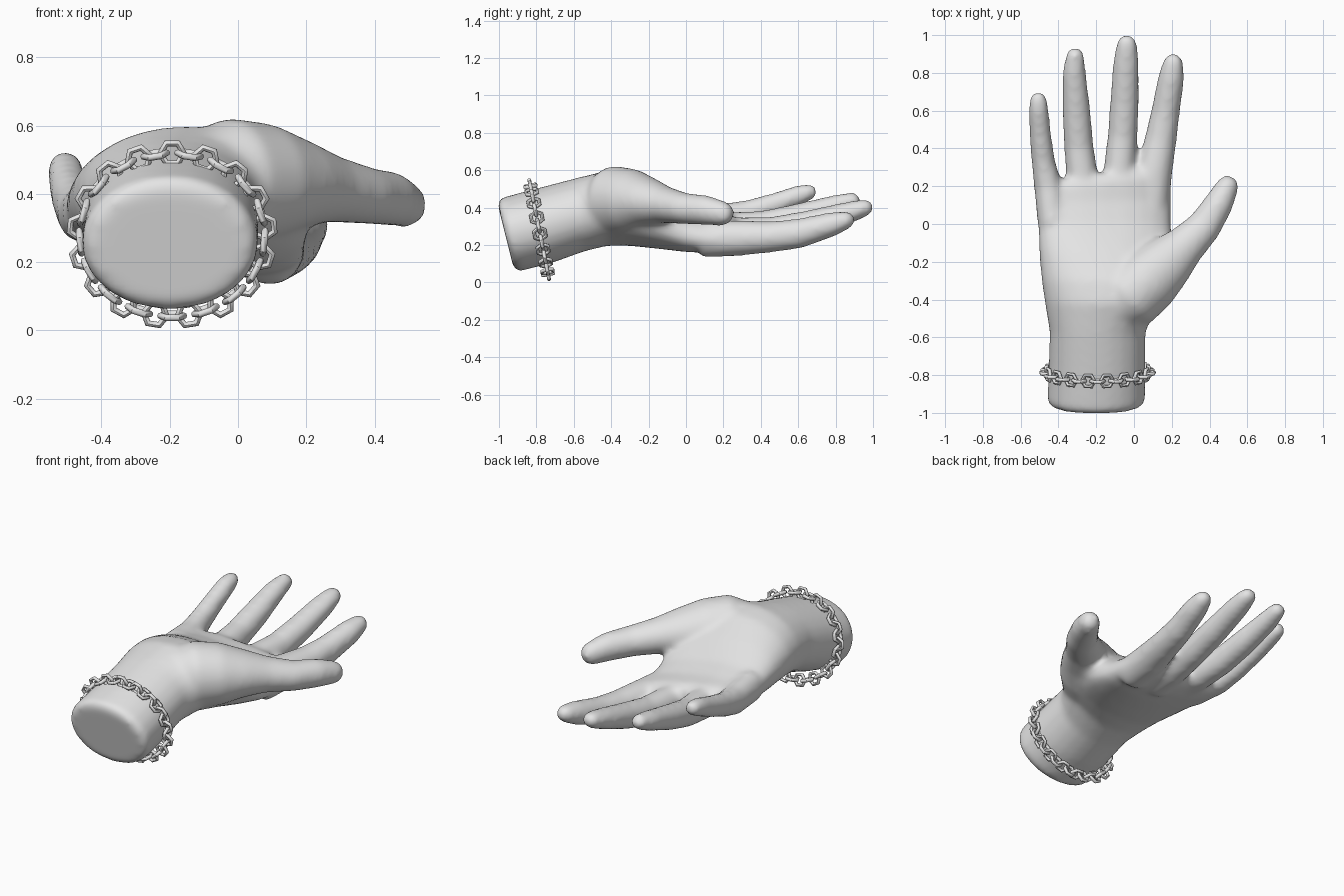
import bpy, bmesh, math
from mathutils import Vector, Matrix

if "Cube" in bpy.data.objects:
    bpy.data.objects.remove(bpy.data.objects["Cube"])

SIDES = 24
grey = bpy.data.materials.new("plain grey")
grey.diffuse_color = (0.78, 0.78, 0.78, 1)
grey.use_nodes = True
grey.node_tree.nodes["Principled BSDF"].inputs["Base Color"].default_value = grey.diffuse_color


def loft(bm, rings):
    """Skin a list of point rings and close both ends."""
    loops = [[bm.verts.new(p) for p in ring] for ring in rings]
    for a, b in zip(loops, loops[1:]):
        for i in range(SIDES):
            j = (i + 1) % SIDES
            bm.faces.new((a[i], a[j], b[j], b[i]))
    bm.faces.new(loops[0][::-1])
    bm.faces.new(loops[-1])


def palm_ring(y, x0, x1, zl, zr, h, lean, skew, square):
    """Rounded section; zl and zr are mid heights of its left and right edge."""
    ring = []
    for i in range(SIDES):
        t = math.tau * i / SIDES
        c, s = math.cos(t), math.sin(t)
        u = math.copysign(abs(c) ** (2 / square), c)
        w = math.copysign(abs(s) ** (2 / square), s)
        z = (zl + zr) / 2 + u * (zr - zl) / 2 + h * w
        ring.append(Vector(((x0 + x1) / 2 + u * (x1 - x0) / 2,
                            y - lean * h * w + skew * u, z)))
    return ring


def digit(bm, points):
    """Tapered tube through (x, y, z, half width, half height), round tip."""
    pos = [Vector(p[:3]) for p in points]
    rad = [Vector(p[3:]) + Vector((0.005, 0.004)) for p in points]
    tip = (pos[-1] - pos[-2]).normalized()
    end, r = pos[-1].copy(), rad[-1].copy()
    for a in (30, 55, 75):
        k = math.radians(a)
        pos.append(end + tip * (r.x - 0.003) * math.sin(k))
        rad.append(r * math.cos(k))
    rings = []
    for i, p in enumerate(pos):
        d = (pos[min(i + 1, len(pos) - 1)] - pos[max(i - 1, 0)]).normalized()
        side = d.cross(Vector((0, 0, 1))).normalized()
        up = side.cross(d)
        rings.append([p + side * rad[i].x * math.cos(math.tau * j / SIDES)
                      + up * rad[i].y * math.sin(math.tau * j / SIDES)
                      for j in range(SIDES)])
    loft(bm, rings)


bm = bmesh.new()

# wrist and palm: y, left x, right x, left z, right z, half height, lean, skew, squareness
loft(bm, [palm_ring(*s) for s in (
    (-0.965, -0.435, 0.035, 0.25, 0.25, 0.175, 0.25, 0, 2.05),
    (-0.94, -0.46, 0.06, 0.255, 0.255, 0.197, 0.25, 0, 2.05),
    (-0.75, -0.452, 0.062, 0.305, 0.305, 0.2, 0.2, 0, 2.05),
    (-0.57, -0.447, 0.062, 0.36, 0.36, 0.197, 0.1, 0, 2.05),
    (-0.42, -0.472, 0.13, 0.385, 0.41, 0.202, 0, 0, 2.1),
    (-0.30, -0.49, 0.2, 0.39, 0.39, 0.195, 0, 0, 2.1),
    (-0.15, -0.503, 0.21, 0.375, 0.32, 0.165, 0, 0, 2.2),
    (0.00, -0.508, 0.197, 0.35, 0.25, 0.125, 0, 0, 2.3),
    (0.12, -0.514, 0.197, 0.335, 0.227, 0.105, 0, 0.01, 2.4),
    (0.22, -0.51, 0.192, 0.33, 0.235, 0.092, 0, 0.04, 2.5),
    (0.265, -0.47, 0.15, 0.33, 0.238, 0.065, 0, 0.05, 2.5))])

# thumb with the fleshy mound at its root
digit(bm, ((-0.12, -0.46, 0.42, 0.13, 0.145), (-0.02, -0.38, 0.435, 0.175, 0.185),
           (0.08, -0.29, 0.435, 0.17, 0.168), (0.18, -0.2, 0.43, 0.14, 0.125),
           (0.27, -0.115, 0.415, 0.105, 0.095), (0.375, -0.01, 0.395, 0.086, 0.08),
           (0.45, 0.11, 0.385, 0.073, 0.076), (0.495, 0.2, 0.367, 0.056, 0.062)))

# index, middle, ring and little finger
digit(bm, ((0.09, 0.08, 0.23, 0.09, 0.095), (0.107, 0.28, 0.237, 0.092, 0.092),
           (0.142, 0.45, 0.243, 0.08, 0.08), (0.168, 0.6, 0.26, 0.071, 0.076),
           (0.198, 0.78, 0.31, 0.065, 0.062), (0.207, 0.853, 0.332, 0.05, 0.047)))
digit(bm, ((-0.09, 0.08, 0.25, 0.09, 0.1), (-0.075, 0.3, 0.255, 0.08, 0.09),
           (-0.06, 0.47, 0.27, 0.074, 0.078), (-0.05, 0.65, 0.31, 0.072, 0.07),
           (-0.042, 0.86, 0.37, 0.064, 0.056), (-0.038, 0.953, 0.398, 0.05, 0.044)))
digit(bm, ((-0.26, 0.03, 0.295, 0.085, 0.095), (-0.275, 0.25, 0.288, 0.08, 0.085),
           (-0.293, 0.42, 0.305, 0.073, 0.075), (-0.305, 0.6, 0.35, 0.07, 0.068),
           (-0.317, 0.8, 0.41, 0.058, 0.054), (-0.312, 0.888, 0.435, 0.045, 0.044)))
digit(bm, ((-0.43, 0.0, 0.345, 0.075, 0.088), (-0.455, 0.2, 0.34, 0.07, 0.08),
           (-0.48, 0.33, 0.37, 0.058, 0.066), (-0.497, 0.48, 0.42, 0.053, 0.056),
           (-0.505, 0.6, 0.465, 0.05, 0.05), (-0.507, 0.658, 0.483, 0.042, 0.042)))

bmesh.ops.recalc_face_normals(bm, faces=bm.faces)
mesh = bpy.data.meshes.new("hand")
bm.to_mesh(mesh)
bm.free()
mesh.materials.append(grey)
hand = bpy.data.objects.new("hand", mesh)
bpy.context.collection.objects.link(hand)

# fuse the parts into one skin and soften the joins
fuse = hand.modifiers.new("fuse", "REMESH")
fuse.mode = "VOXEL"
fuse.voxel_size = 0.016
fuse.use_smooth_shade = True
soft = hand.modifiers.new("soften", "SMOOTH")
soft.factor = 0.5
soft.iterations = 14

# bracelet: six-sided links, every second one turned a quarter
LINKS = 34
link_mesh = None
for i in range(LINKS):
    a = math.tau * i / LINKS + math.pi / 2
    place = Vector((-0.193 + 0.27 * math.cos(a), 0, 0.281 + 0.238 * math.sin(a)))
    place.y = -0.785 - 0.2 * (place.z - 0.281)
    along = Vector((-0.27 * math.sin(a), -0.2 * 0.238 * math.cos(a),
                    0.238 * math.cos(a))).normalized()
    flat = Vector((0, 1, 0.2)).normalized()
    out = along.cross(flat).normalized()
    axis = flat if i % 2 == 0 else out
    if link_mesh is None:
        bpy.ops.mesh.primitive_torus_add(major_segments=6, minor_segments=8,
                                         major_radius=0.034, minor_radius=0.01)
        link = bpy.context.object
        bpy.ops.object.shade_smooth_by_angle(angle=math.radians(50))
        link_mesh = link.data
        link_mesh.materials.append(grey)
    else:
        link = bpy.data.objects.new("chain_link", link_mesh)
        bpy.context.collection.objects.link(link)
    link.name = "chain_link"
    turn = Matrix((along, axis.cross(along), axis)).transposed()
    link.matrix_world = Matrix.Translation(place) @ turn.to_4x4()
